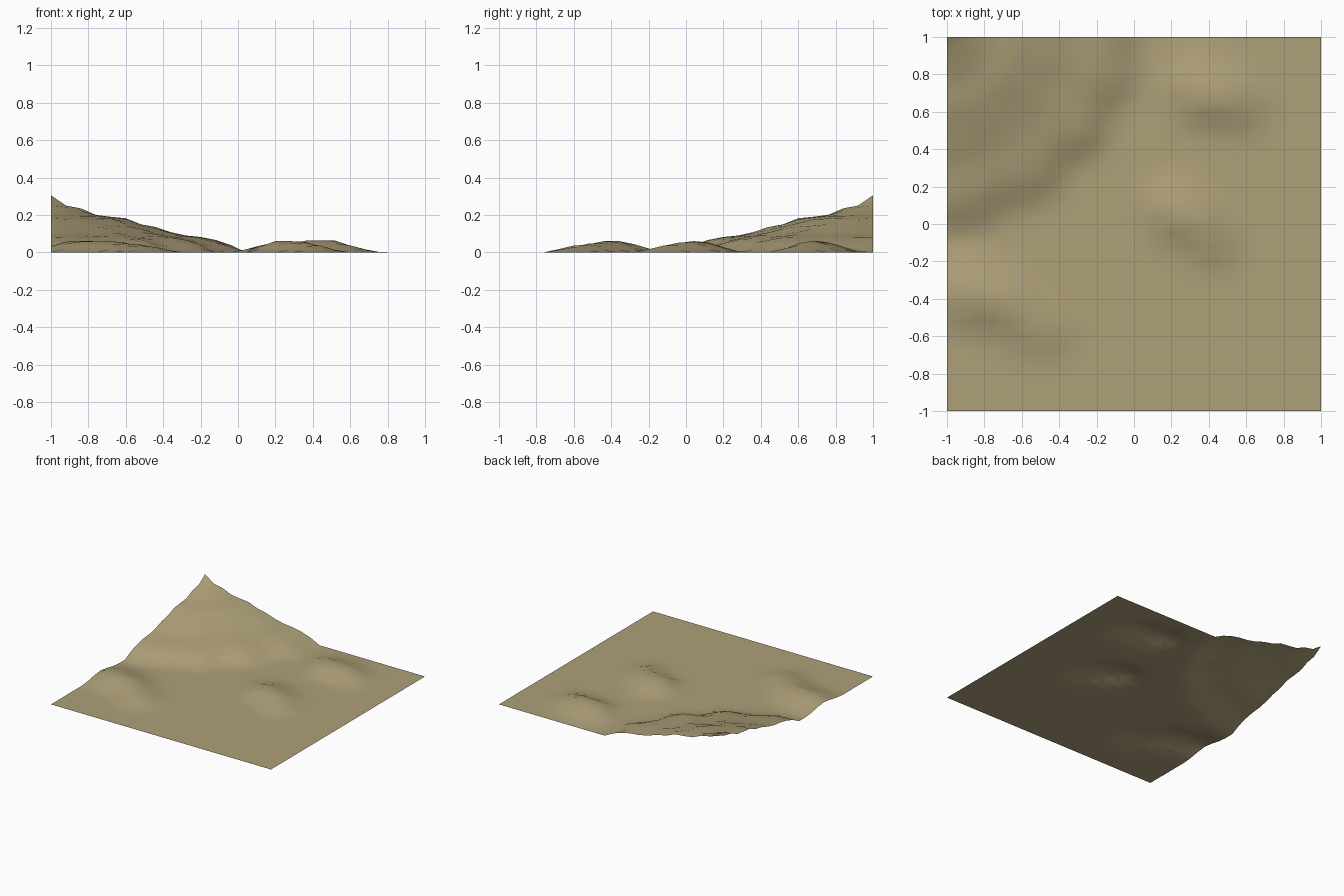
import bpy, bmesh, math
from mathutils import Vector

if "Cube" in bpy.data.objects:
    bpy.data.objects.remove(bpy.data.objects["Cube"])

N = 25  # grid cells per side

# mountain height by distance from the back left corner, one value per grid cell
PROFILE = [.305, .25, .235, .2, .19, .182, .15, .135, .108, .09, .082, .066, .04, 0, 0]

# ridge line (x, y), height, uphill reach, downhill reach
DUNES = [
    ([(.36, .68), (.48, .66), (.58, .60)], .062, .27, .19),
    ([(.22, .05), (.32, .00), (.42, -.12)], .06, .25, .18),
    ([(-.86, -.38), (-.70, -.42), (-.50, -.58)], .06, .26, .23),
]


def mountain(x, y):
    u, v = x + 1, 1 - y
    d = (u ** 1.75 + v ** 1.75) ** (1 / 1.75)
    a = math.atan2(v, u)
    # gullies fade out towards the top and along the two cut edges
    d += .04 * math.sin(a * 16 + 1) * min(1, d) * math.sin(2 * a)
    d += .012 * math.sin(u * 21) * math.sin(v * 19) * min(1, d)
    t = min(max(d / .08, 0), len(PROFILE) - 1.001)
    i = int(t)
    return PROFILE[i] + (PROFILE[i + 1] - PROFILE[i]) * (t - i)


def dune(x, y, ridge, height, back, front):
    p, best = Vector((x, y)), 0
    for k, (a, b) in enumerate(zip(ridge, ridge[1:])):
        a, b = Vector(a), Vector(b)
        ab = b - a
        t = min(max((p - a).dot(ab) / ab.length_squared, 0), 1)
        off = p - (a + ab * t)
        # long windward flank at the back, short slip face in front
        reach = back if off.y > 0 else front
        reach *= 1 - .25 * (k + t) / 2
        s = max(0, 1 - off.length / reach)
        crest = height * (1 - .4 * max(0, k + t - 1))
        best = max(best, crest * min(1, 1.25 * s) ** 1.1)
    return best


def height(x, y):
    return max([mountain(x, y)] + [dune(x, y, *d) for d in DUNES])


# terrain sheet
bm = bmesh.new()
bmesh.ops.create_grid(bm, x_segments=N, y_segments=N, size=1)
for v in bm.verts:
    v.co.z = height(v.co.x, v.co.y)
for f in bm.faces:
    f.smooth = True
mesh = bpy.data.meshes.new("desert_terrain")
bm.to_mesh(mesh)
bm.free()
terrain = bpy.data.objects.new("desert_terrain", mesh)
bpy.context.collection.objects.link(terrain)

# sand colour
sand = bpy.data.materials.new("sand")
sand.diffuse_color = (.42, .35, .19, 1)
sand.use_nodes = True
sand.node_tree.nodes["Principled BSDF"].inputs["Base Color"].default_value = sand.diffuse_color
mesh.materials.append(sand)
